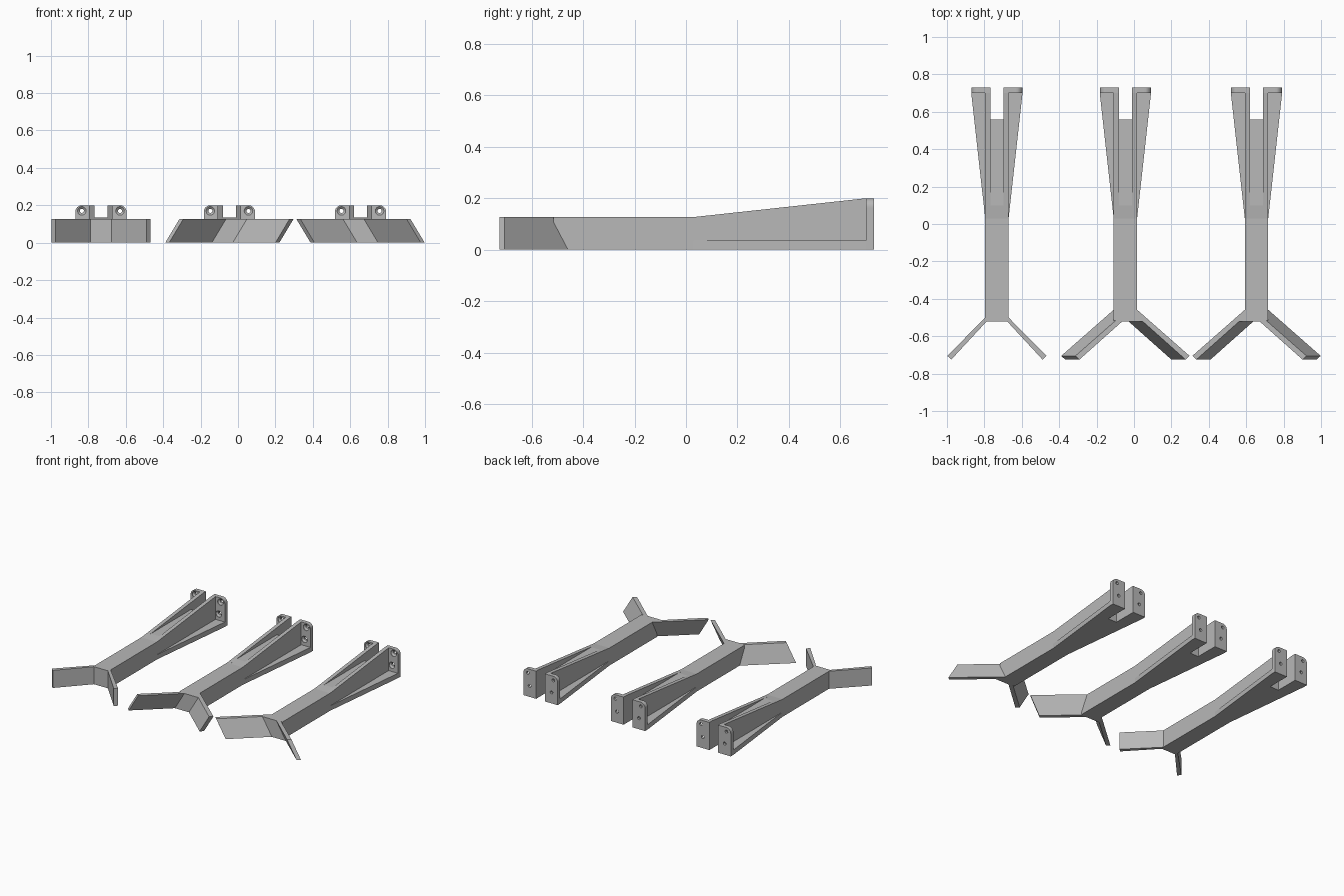
import bpy, bmesh, math

cube = bpy.data.objects.get("Cube")
if cube:
    bpy.data.objects.remove(cube, do_unlink=True)

GREY = (0.48, 0.48, 0.48, 1)
mat = bpy.data.materials.new("plain grey")
mat.use_nodes = True
mat.diffuse_color = GREY
mat.node_tree.nodes["Principled BSDF"].inputs["Base Color"].default_value = GREY

HEIGHT = 0.127      # height of the beam
HALF = 0.0625       # half width of the beam
SLOT = 0.035        # half width of the rear slot
FLARE = 0.137       # half width across the rear flanges
BACK, FLANGE_Y = 0.73, 0.70
SIDES = 24


def loft(name, rings):
    """Closed solid through a list of matching 3D point rings."""
    bm = bmesh.new()
    loops = [[bm.verts.new(p) for p in ring] for ring in rings]
    n = len(loops[0])
    for a, b in zip(loops, loops[1:]):
        for i in range(n):
            j = (i + 1) % n
            bm.faces.new((a[i], a[j], b[j], b[i]))
    bm.faces.new(loops[0])
    bm.faces.new(loops[-1])
    bmesh.ops.recalc_face_normals(bm, faces=bm.faces)
    mesh = bpy.data.meshes.new(name)
    bm.to_mesh(mesh)
    bm.free()
    mesh.materials.append(mat)
    obj = bpy.data.objects.new(name, mesh)
    bpy.context.collection.objects.link(obj)
    return obj


def side_prism(name, profile, x0, x1):
    return loft(name, [[(x, y, z) for y, z in profile] for x in (x0, x1)])


def screw_hole(x, z):
    """Countersunk cutter running along y."""
    rings = []
    for r, y in ((0.023, 0.69), (0.023, 0.704), (0.011, 0.714), (0.011, 0.75)):
        angles = [math.tau * i / SIDES for i in range(SIDES)]
        rings.append([(x + r * math.cos(a), y, z + r * math.sin(a)) for a in angles])
    cutter = loft("screw_hole_cutter", rings)
    cutter.hide_render = True
    return cutter


def drill(obj, cutters):
    for c in cutters:
        mod = obj.modifiers.new("hole", 'BOOLEAN')
        mod.operation, mod.solver, mod.object = 'DIFFERENCE', 'EXACT', c
    deps = bpy.context.evaluated_depsgraph_get()
    mesh = bpy.data.meshes.new_from_object(obj.evaluated_get(deps))
    obj.modifiers.clear()
    obj.data = mesh
    for c in cutters:
        bpy.data.objects.remove(c, do_unlink=True)


def flange(name, s):
    """Upright rear plate with one rounded corner and two screw holes."""
    top, r = 0.2, 0.035
    outline = [(SLOT, 0), (FLARE, 0)]
    for i in range(9):
        a = math.pi / 2 * i / 8
        outline.append((FLARE - r + r * math.cos(a), top - r + r * math.sin(a)))
    outline.append((SLOT, top))
    plate = loft(name, [[(s * x, y, z) for x, z in outline] for y in (FLANGE_Y, BACK)])
    drill(plate, [screw_hole(s * 0.102, 0.17), screw_hole(s * 0.088, 0.08)])
    return plate


def bracket(label, cx, span, apex, lean):
    parts = []
    # Beam: solid core up to the slot, and two walls that rise to the flanges
    core = [(-0.515, 0), (0.56, 0), (0.56, 0.134), (0.1, 0.134), (0.03, HEIGHT), (-0.515, HEIGHT)]
    wall = [(-0.515, 0), (FLANGE_Y, 0), (FLANGE_Y, 0.2), (0.03, HEIGHT), (-0.515, HEIGHT)]
    parts.append(side_prism(label + "_beam_core", core, -SLOT, SLOT))
    for side, s in (("left", 1), ("right", -1)):
        parts.append(side_prism(f"{label}_{side}_wall", wall, s * SLOT, s * HALF))
        # Thin flared floor beside the wall
        tri = [(HALF, 0.03), (FLARE, FLANGE_Y), (HALF, FLANGE_Y)]
        parts.append(loft(f"{label}_{side}_floor",
                          [[(s * x, y, z) for x, y in tri] for z in (0, 0.035)]))
        parts.append(flange(f"{label}_{side}_flange", s))
    # Forked front arms, leaning sideways as they rise
    half = [(span, -0.705), (span - 0.021, -0.725), (0.056, -0.522)]
    fork = [(0, apex)] + half + [(-x, y) for x, y in reversed(half)]
    parts.append(loft(label + "_fork_arms",
                      [[(x + k * lean, y, z) for x, y in fork]
                       for z, k in ((0, -1), (HEIGHT, 1))]))
    for p in parts:
        p.location.x = cx


bracket("straight_bracket", -0.733, 0.265, -0.437, 0)
bracket("left_leaning_bracket", -0.046, 0.305, -0.437, 0.038)
bracket("right_leaning_bracket", 0.655, 0.305, -0.437, -0.038)
